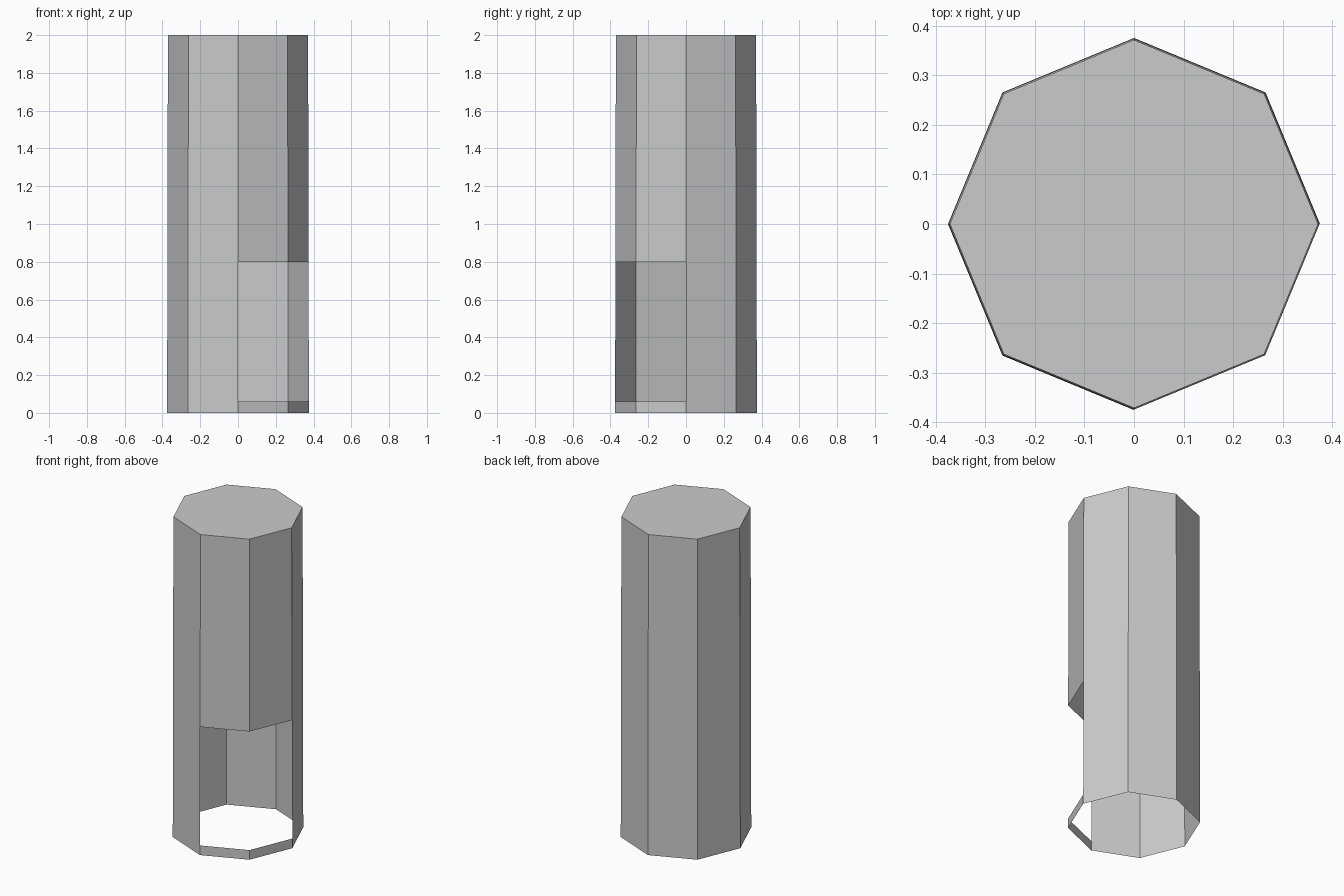
import bpy, bmesh, math

if "Cube" in bpy.data.objects:
    bpy.data.objects.remove(bpy.data.objects["Cube"])

SIDES = 8


def octagon(bm, radius, z):
    return [bm.verts.new((radius * math.cos(i * math.tau / SIDES),
                          radius * math.sin(i * math.tau / SIDES), z))
            for i in range(SIDES)]


def shell(name, lower, upper, skip=(), cap=False):
    """Thin eight-sided wall between two (radius, z) rings."""
    bm = bmesh.new()
    a, b = octagon(bm, *lower), octagon(bm, *upper)
    for i in range(SIDES):
        if i not in skip:
            j = (i + 1) % SIDES
            bm.faces.new((a[i], a[j], b[j], b[i]))
    if cap:
        bm.faces.new(b)
    # remove the corners left loose inside an opening
    bmesh.ops.delete(bm, geom=[v for v in bm.verts if not v.link_faces],
                     context='VERTS')
    mesh = bpy.data.meshes.new(name)
    bm.to_mesh(mesh)
    bm.free()
    obj = bpy.data.objects.new(name, mesh)
    bpy.context.collection.objects.link(obj)
    return obj


# Base ring, open underneath
shell("base_ring", (0.375, 0), (0.375, 0.06))
# Lower wall with a two-panel opening at the front right
shell("lower_wall", (0.375, 0.06), (0.374, 0.8), skip=(6, 7))
# Upper wall with the closed flat top
shell("upper_wall", (0.374, 0.8), (0.371, 2.0), cap=True)
